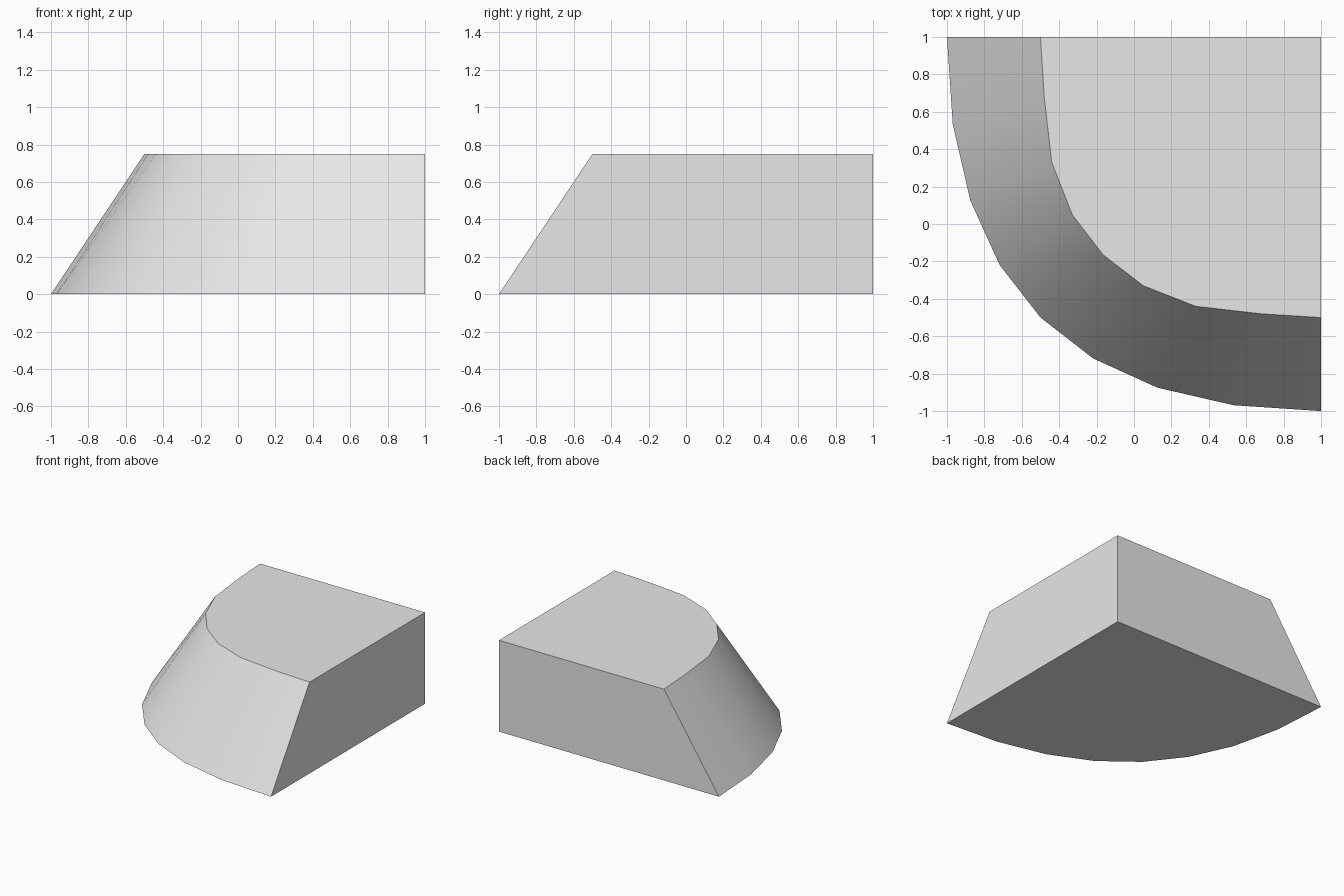
import bpy
import bmesh
from math import radians

cube = bpy.data.objects.get("Cube")
if cube:
    bpy.data.objects.remove(cube, do_unlink=True)

HEIGHT = 0.75
SEGMENTS = 8

# Plain grey material
grey = bpy.data.materials.new("light_grey")
grey.use_nodes = True
colour = (0.8, 0.8, 0.8, 1)
grey.diffuse_color = colour
grey.node_tree.nodes["Principled BSDF"].inputs["Base Color"].default_value = colour


def base_point(t):
    """Quadratic curve rounding the front right corner."""
    a, b, c = (1 - t) ** 2, 2 * t * (1 - t), t * t
    return (c - a - b, a - b - c)


# Curved edges of the foot and the crown; the crown mirrors across its diagonal
base_curve = [base_point(i / SEGMENTS) for i in range(SEGMENTS + 1)]
half = [(-0.5, 1), (-0.48, 0.68), (-0.44, 0.33), (-0.33, 0.05), (-0.165, -0.165)]
top_curve = half + [(y, x) for x, y in reversed(half[:-1])]

# Wedge block: sloped curved side, two flat walls meeting at the back left corner
bm = bmesh.new()
base = [bm.verts.new((x, y, 0)) for x, y in base_curve + [(1, 1)]]
top = [bm.verts.new((x, y, HEIGHT)) for x, y in top_curve + [(1, 1)]]
bm.faces.new(base[::-1])
bm.faces.new(top)
for i in range(len(base)):
    j = (i + 1) % len(base)
    bm.faces.new((base[i], base[j], top[j], top[i]))
bmesh.ops.recalc_face_normals(bm, faces=bm.faces)

mesh = bpy.data.meshes.new("rounded_corner_slope")
bm.to_mesh(mesh)
bm.free()
mesh.materials.append(grey)
block = bpy.data.objects.new("rounded_corner_slope", mesh)
bpy.context.collection.objects.link(block)

# Smooth slope with crisp rims
bpy.ops.object.select_all(action="DESELECT")
block.select_set(True)
bpy.context.view_layer.objects.active = block
bpy.ops.object.shade_smooth_by_angle(angle=radians(30))
